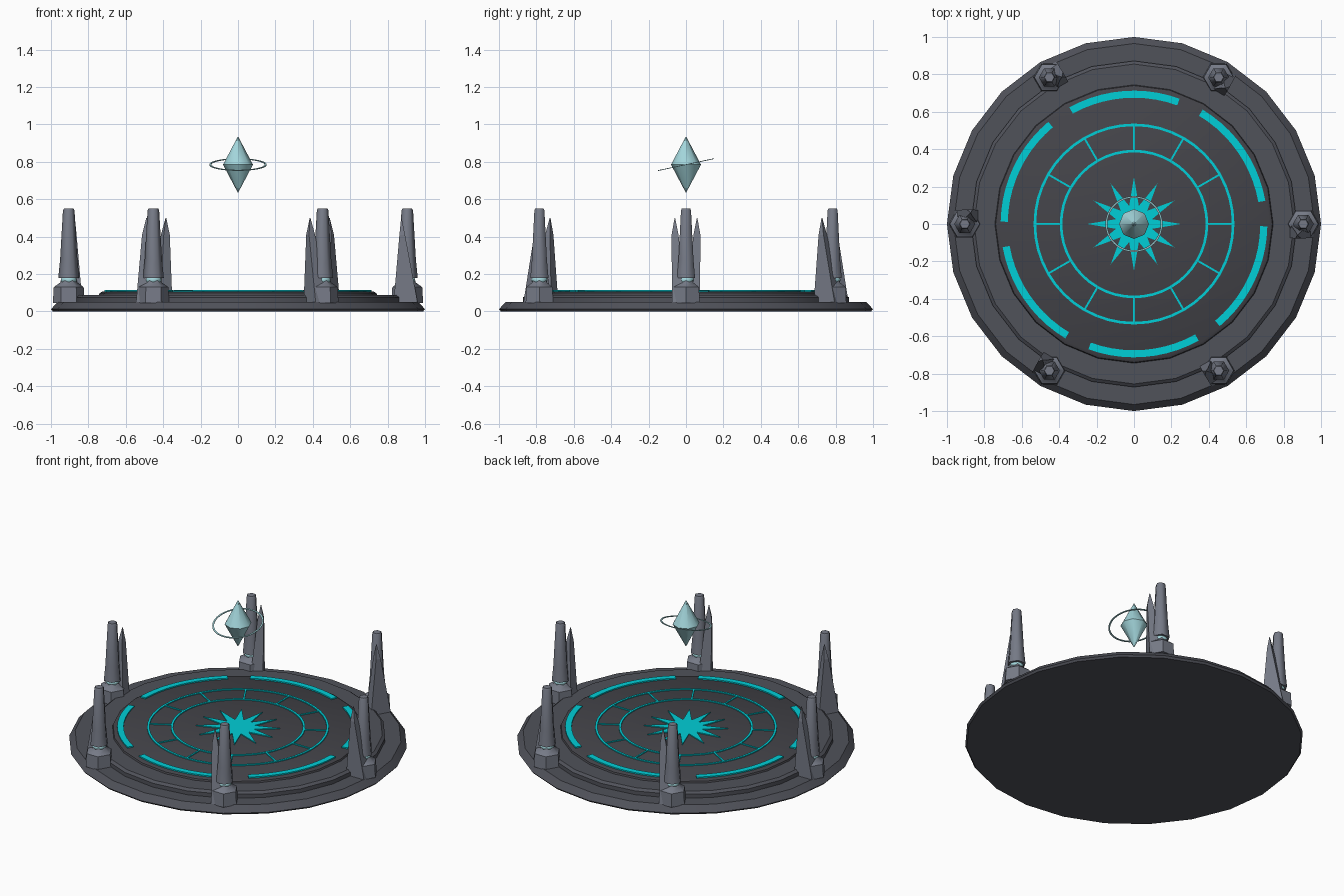
import bpy, bmesh, math
from mathutils import Matrix

cube = bpy.data.objects.get("Cube")
if cube:
    bpy.data.objects.remove(cube, do_unlink=True)


def material(name, rgb):
    m = bpy.data.materials.new(name)
    m.use_nodes = True
    m.diffuse_color = (*rgb, 1)
    m.node_tree.nodes["Principled BSDF"].inputs["Base Color"].default_value = (*rgb, 1)
    return m


STONE = material("dark stone", (0.08, 0.084, 0.102))
FLOOR = material("floor stone", (0.058, 0.058, 0.068))
METAL = material("grey metal", (0.18, 0.195, 0.24))
GLOW = material("cyan glow", (0.0, 0.62, 0.68))
CRYSTAL = material("pale teal crystal", (0.36, 0.66, 0.7))


def finish(name, bm, mat, angle=30):
    bmesh.ops.recalc_face_normals(bm, faces=bm.faces)
    mesh = bpy.data.meshes.new(name)
    bm.to_mesh(mesh)
    bm.free()
    mesh.materials.append(mat)
    obj = bpy.data.objects.new(name, mesh)
    bpy.context.collection.objects.link(obj)
    if angle:
        bpy.ops.object.select_all(action='DESELECT')
        obj.select_set(True)
        bpy.context.view_layer.objects.active = obj
        bpy.ops.object.shade_smooth_by_angle(angle=math.radians(angle))
    return obj


def polar(r, a, z):
    return (r * math.cos(a), r * math.sin(a), z)


def loft(bm, rings):
    """Skin a list of equal point rings and cap both ends."""
    loops = [[bm.verts.new(p) for p in ring] for ring in rings]
    n = len(loops[0])
    for low, high in zip(loops, loops[1:]):
        for i in range(n):
            j = (i + 1) % n
            bm.faces.new((low[i], low[j], high[j], high[i]))
    bm.faces.new(loops[0][::-1])
    bm.faces.new(loops[-1])


def lathe(bm, profile, sides):
    loft(bm, [[polar(r, math.tau * i / sides, z) for i in range(sides)] for r, z in profile])


def plate(bm, outline, z0, z1):
    loft(bm, [[(x, y, z) for x, y, _ in outline] for z in (z0, z1)])


def arc_plate(bm, r0, r1, start, span, steps, z0, z1):
    """Curved bar made of short quads, or a closed ring for a full turn."""
    closed = span >= math.tau - 0.001
    count = steps if closed else steps + 1
    sect = []
    for i in range(count):
        a = start + span * i / steps
        sect.append([bm.verts.new(polar(r, a, z))
                     for r, z in ((r0, z0), (r1, z0), (r1, z1), (r0, z1))])
    for i in range(steps):
        a, b = sect[i], sect[(i + 1) % count]
        for k in range(4):
            m = (k + 1) % 4
            bm.faces.new((a[k], a[m], b[m], b[k]))
    if not closed:
        bm.faces.new(sect[0])
        bm.faces.new(sect[-1][::-1])


# Stepped round platform
for name, profile, mat in (
        ("platform_lower_tier", [(0.99, 0), (1, 0.012), (0.965, 0.05)], STONE),
        ("platform_middle_tier", [(0.872, 0.05), (0.872, 0.075), (0.855, 0.088)], STONE),
        ("platform_floor", [(0.745, 0.086), (0.74, 0.098), (0.725, 0.106)], FLOOR)):
    bm = bmesh.new()
    lathe(bm, profile, 24)
    finish(name, bm, mat)

# Glowing floor inlays
Z0, Z1 = 0.104, 0.112
bm = bmesh.new()
for r in (0.39, 0.53):
    arc_plate(bm, r - 0.007, r + 0.007, 0, math.tau, 48, Z0, Z1)
finish("floor_rings", bm, GLOW)

bm = bmesh.new()
for k in range(12):
    a = math.tau * k / 12
    w = 0.005
    turn = Matrix.Rotation(a, 3, 'Z')
    outline = [turn @ Matrix.Identity(3).col[0] * x + turn @ Matrix.Identity(3).col[1] * y
               for x, y in ((0.39, -w), (0.53, -w), (0.53, w), (0.39, w))]
    plate(bm, outline, Z0, Z1)
finish("floor_spokes", bm, GLOW, 0)

bm = bmesh.new()
plate(bm, [polar(0.25 if i % 2 == 0 else 0.1, math.tau * i / 24, 0) for i in range(24)], Z0, Z1)
finish("floor_star", bm, GLOW, 0)

bm = bmesh.new()
for k in range(6):
    arc_plate(bm, 0.675, 0.713, math.radians(10 + 60 * k), math.radians(49), 10, Z0, Z1 + 0.002)
finish("floor_arcs", bm, GLOW)


# Six pylons around the rim
def box_ring(x0, x1, y0, y1, z):
    return [(x0, y0, z), (x1, y0, z), (x1, y1, z), (x0, y1, z)]


def pylon_foot(bm):
    lathe(bm, [(0.085, 0.045), (0.08, 0.13), (0.045, 0.155), (0.038, 0.185)], 6)


def pylon_column(bm):
    lathe(bm, [(0.056, 0.18), (0.046, 0.28), (0.031, 0.54), (0.026, 0.55)], 6)


def pylon_shard(bm):
    loft(bm, [box_ring(-0.073, 0.055, -0.075, 0, 0.05),
              box_ring(-0.042, -0.012, -0.077, -0.04, 0.41),
              box_ring(-0.033, -0.03, -0.061, -0.058, 0.5)])


def pylon_gem(bm):
    bmesh.ops.create_uvsphere(bm, u_segments=12, v_segments=8, radius=0.043,
                              matrix=Matrix.Translation((0, 0, 0.168)) @ Matrix.Diagonal((1, 1, 0.6, 1)))


for name, build, mat, angle in (("foot", pylon_foot, METAL, 45), ("column", pylon_column, METAL, 61),
                                ("shard", pylon_shard, METAL, 0), ("gem", pylon_gem, CRYSTAL, 60)):
    for k in range(6):
        bm = bmesh.new()
        build(bm)
        place = Matrix.Rotation(math.tau * k / 6, 4, 'Z') @ Matrix.Translation((0.905, 0, 0))
        bm.transform(place)
        finish(f"pylon_{name}_{k + 1}", bm, mat, angle)

# Floating crystal
bm = bmesh.new()
lathe(bm, [(0.002, 0.637), (0.08, 0.785), (0.002, 0.933)], 8)
finish("floating_crystal", bm, CRYSTAL, 50)

# Tilted halo around the crystal
bm = bmesh.new()
arc_plate(bm, 0.143, 0.153, 0, math.tau, 40, -0.002, 0.002)
bm.transform(Matrix.Translation((0, 0, 0.785)) @ Matrix.Rotation(math.radians(12), 4, 'X'))
finish("crystal_halo", bm, CRYSTAL)
